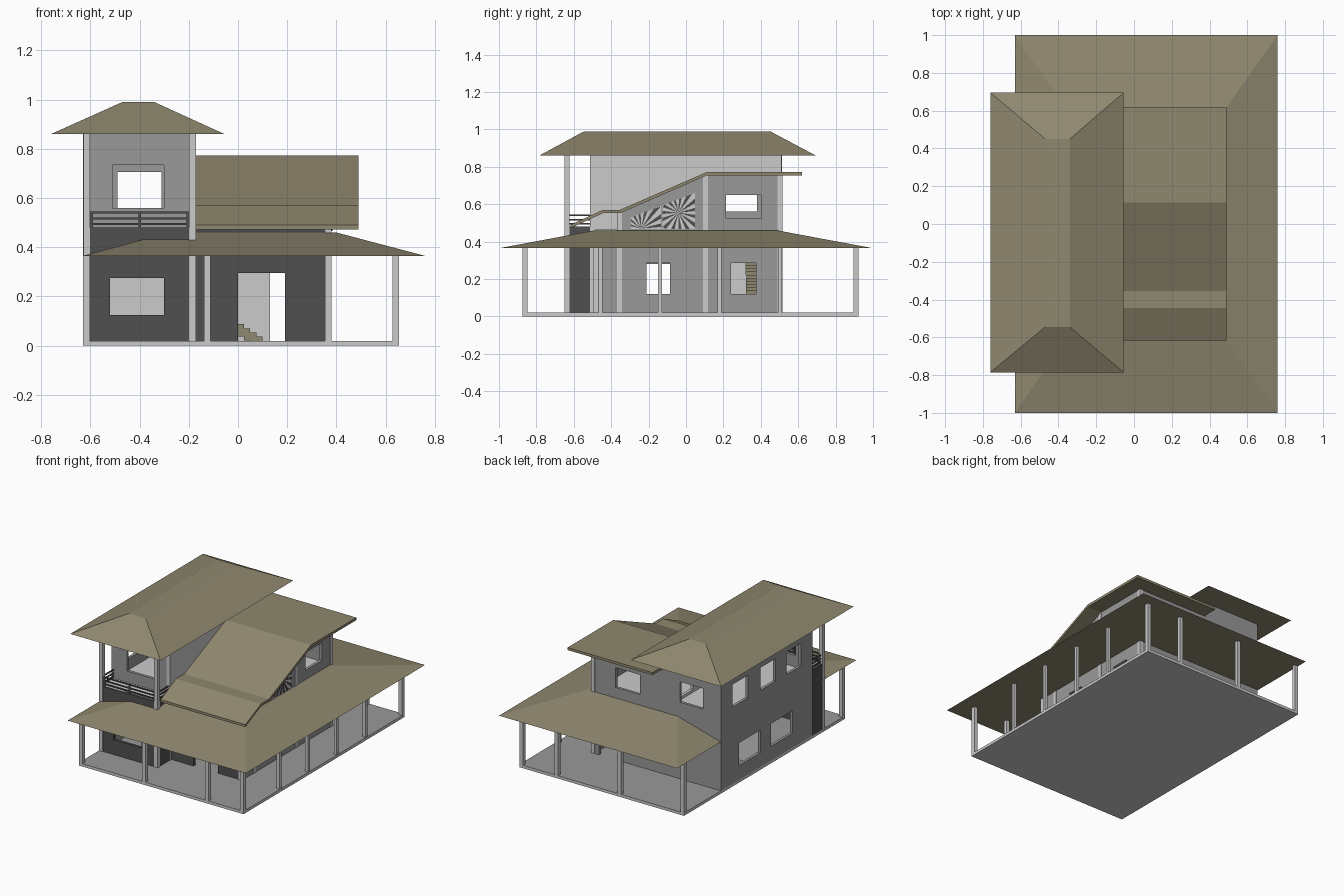
import bpy, bmesh, math
from mathutils import Vector

cube = bpy.data.objects.get("Cube")
if cube:
    bpy.data.objects.remove(cube, do_unlink=True)


def material(name, r, g, b):
    m = bpy.data.materials.new(name)
    m.use_nodes = True
    m.diffuse_color = (r, g, b, 1)
    m.node_tree.nodes["Principled BSDF"].inputs["Base Color"].default_value = (r, g, b, 1)
    return m


LIGHT = material("light grey", 0.60, 0.60, 0.60)
MID = material("mid grey", 0.32, 0.32, 0.32)
DARK = material("dark grey", 0.08, 0.08, 0.08)
OLIVE = material("olive roof", 0.275, 0.246, 0.159)


def finish(name, bm, *mats):
    bmesh.ops.recalc_face_normals(bm, faces=bm.faces)
    me = bpy.data.meshes.new(name)
    bm.to_mesh(me)
    bm.free()
    for m in mats:
        me.materials.append(m)
    ob = bpy.data.objects.new(name, me)
    bpy.context.collection.objects.link(ob)
    return ob


def loft(name, low, high, mat):
    """Closed solid between two matching rings of points."""
    bm = bmesh.new()
    a = [bm.verts.new(p) for p in low]
    b = [bm.verts.new(p) for p in high]
    bm.faces.new(a)
    bm.faces.new(b)
    n = len(a)
    for i in range(n):
        j = (i + 1) % n
        bm.faces.new((a[i], a[j], b[j], b[i]))
    return finish(name, bm, mat)


def ring(x0, x1, y0, y1, z):
    return [(x0, y0, z), (x1, y0, z), (x1, y1, z), (x0, y1, z)]


def box(name, x0, x1, y0, y1, z0, z1, mat):
    return loft(name, ring(x0, x1, y0, y1, z0), ring(x0, x1, y0, y1, z1), mat)


def prism(name, profile, x0, x1, mat):
    return loft(name, [(x0, y, z) for y, z in profile], [(x1, y, z) for y, z in profile], mat)


def column(name, x, y, top, w=0.0135):
    return box(name, x - w, x + w, y - w, y + w, FLOOR, top, LIGHT)


def wall(name, axis, pos, u0, u1, z0, z1, mat, holes=()):
    """Upright panel along an axis with rectangular openings (u0, u1, z0, z1)."""
    us = sorted({u0, u1, *[u for h in holes for u in h[:2]]})
    zs = sorted({z0, z1, *[z for h in holes for z in h[2:]]})
    bm = bmesh.new()
    for a, b in zip(us, us[1:]):
        for c, d in zip(zs, zs[1:]):
            mu, mz = (a + b) / 2, (c + d) / 2
            if any(h[0] < mu < h[1] and h[2] < mz < h[3] for h in holes):
                continue
            quad = [(a, c), (b, c), (b, d), (a, d)]
            bm.faces.new([bm.verts.new((u, pos, z) if axis == "x" else (pos, u, z))
                          for u, z in quad])
    bmesh.ops.remove_doubles(bm, verts=bm.verts, dist=0.0001)
    ob = finish(name, bm, mat)
    s = ob.modifiers.new("thickness", "SOLIDIFY")
    s.thickness, s.offset = 0.02, 0
    return ob


FLOOR, CEIL, UP = 0.02, 0.46, 0.48
TL, TR, HR = -0.615, -0.185, 0.367          # tower left, tower right, house right
TF, HF, UF, BACK = -0.637, -0.485, -0.355, 0.502
EAVE = 0.86

# Floor slab, lighter around the edge than on top
slab = box("floor_slab", -0.63, 0.655, -0.874, 0.922, 0, FLOOR, LIGHT)
slab.data.materials.append(MID)
for f in slab.data.polygons:
    f.material_index = 1 if f.normal.z > 0.5 else 0

# Roofs
loft("porch_roof", ring(-0.63, 0.76, -1, 1, 0.365), ring(-0.28, 0.40, -0.49, 0.49, CEIL), OLIVE)
loft("tower_roof", ring(-0.76, -0.055, -0.785, 0.695, EAVE),
     ring(-0.47, -0.34, -0.545, 0.45, 0.99), OLIVE)
line = [(-0.617, 0.49), (-0.445, 0.57), (-0.354, 0.57), (0.113, 0.773), (0.62, 0.773)]
prism("stepped_roof", line + [(y, z - 0.018) for y, z in reversed(line)], -0.172, 0.49, OLIVE)

# Porch columns
for y in (-0.86, 0.908):
    for x in (-0.616, -0.125, HR, 0.641):
        column("porch_column", x, y, 0.366)
for y in (-0.457, -0.14, 0.18, 0.502):
    column("porch_column", 0.641, y, 0.366, 0.011)

# Building columns
for x, y, top in ((TL, TF, EAVE), (TR, TF, EAVE), (TR, -0.5, EAVE), (HR, HF, CEIL),
                  (HR, UF, 0.56), (HR, 0.105, 0.755), (HR, BACK, 0.757)):
    column("corner_column", x, y, top)

# Tower walls
wall("tower_front_wall", "x", TF, TL, TR, FLOOR, UP, DARK, [(-0.52, -0.30, 0.125, 0.275)])
for x in (TL, TR):
    wall("tower_bay_side", "y", x, TF, -0.5, FLOOR, UP, DARK)
wall("balcony_wall", "x", -0.5, TL, TR, UP, EAVE, MID, [(-0.51, -0.30, 0.56, 0.735)])
wall("tower_left_wall", "y", -0.62, -0.51, 0.51, FLOOR, EAVE, MID,
     [(0.21, 0.38, 0.56, 0.72), (-0.10, 0.07, 0.56, 0.72), (-0.38, -0.22, 0.56, 0.72),
      (0.07, 0.31, 0.12, 0.28), (-0.29, -0.05, 0.12, 0.28)])
wall("tower_right_wall", "y", TR, -0.5, 0.51, CEIL, EAVE, LIGHT, [(0.20, 0.40, 0.50, 0.70)])
wall("tower_back_wall", "x", BACK, TL, TR, FLOOR, EAVE, MID, [(-0.49, -0.31, 0.56, 0.705)])

# House walls
wall("house_front_wall", "x", HF, TR, HR, FLOOR, CEIL, DARK, [(0.0, 0.19, FLOOR, 0.295)])
wall("upper_front_wall", "x", UF, TR, HR, CEIL, 0.555, DARK)
wall("house_right_wall", "y", HR, HF, BACK, FLOOR, CEIL, MID,
     [(-0.21, -0.085, 0.12, 0.285), (0.24, 0.375, 0.12, 0.285)])
wall("upper_right_wall", "y", HR, 0.105, BACK, CEIL, 0.757, MID, [(0.215, 0.40, 0.525, 0.65)])
wall("house_back_wall", "x", BACK, TR, HR, FLOOR, 0.757, MID,
     [(0.13, 0.32, FLOOR, 0.295), (0.0, 0.19, 0.53, 0.67)])
prism("gable_wall", [(UF, CEIL), (0.105, CEIL), (0.105, 0.755), (UF, 0.555)],
      HR - 0.01, HR + 0.01, MID)

# Upper floors and inner partitions
box("tower_floor", TL, TR, TF, BACK, CEIL, UP, LIGHT)
box("house_floor", TR, HR - 0.01, HF, BACK, 0.45, 0.464, LIGHT)
wall("stair_partition", "y", TR, 0.05, 0.32, FLOOR, 0.366, LIGHT)
wall("room_partition", "x", 0.05, TL, TR, FLOOR, 0.366, LIGHT)
wall("back_partition", "x", 0.475, TR, 0.13, FLOOR, 0.366, LIGHT)

# Inner stairs rising to the tower
steps = 26
run, rise = 0.66 / steps, (CEIL - FLOOR) / steps
for i in range(steps):
    x, top = 0.10 - i * run, FLOOR + (i + 1) * rise
    box("stair_step", x - run, x, 0.32, 0.45, max(FLOOR, top - 0.05), top, OLIVE)

# Balcony railing
for z in (0.495, 0.517, 0.541):
    box("front_rail", TL, TR, TF - 0.004, TF + 0.004, z - 0.004, z + 0.004, DARK)
    for x in (TL, TR):
        box("side_rail", x - 0.004, x + 0.004, TF, -0.5, z - 0.004, z + 0.004, DARK)
for x in (-0.595, -0.4, -0.205):
    box("rail_post", x - 0.005, x + 0.005, TF - 0.005, TF + 0.005, UP, 0.545, DARK)


# Gable window with fanned bars
def hit(center, angle, poly):
    """Where a ray from inside a convex outline meets its edge."""
    d = Vector((math.cos(angle), math.sin(angle)))
    best = 9
    for a, b in zip(poly, poly[1:] + poly[:1]):
        a, e = Vector(a) - center, Vector(b) - Vector(a)
        den = d.cross(e)
        if abs(den) > 1e-6:
            t, s = a.cross(e) / den, a.cross(d) / den
            if t > 1e-4 and -0.001 <= s <= 1.001:
                best = min(best, t)
    return tuple(center + d * best)


def fan(poly, center, start, sweep, count):
    prism("fan_window_pane", poly, HR + 0.01, HR + 0.013, LIGHT)
    c, step = Vector(center), sweep / count
    for i in range(count):
        a = start + i * step
        prism("fan_window_bar", [center, hit(c, a, poly), hit(c, a + step * 0.45, poly)],
              HR + 0.012, HR + 0.016, DARK)


fan([(-0.125, 0.467), (0.048, 0.467), (0.048, 0.66), (-0.125, 0.595)],
    (-0.04, 0.555), 0.1, 2 * math.pi, 15)
fan([(-0.295, 0.467), (-0.135, 0.467), (-0.135, 0.59), (-0.295, 0.53)],
    (-0.24, 0.47), 0.08, math.pi - 0.1, 8)
